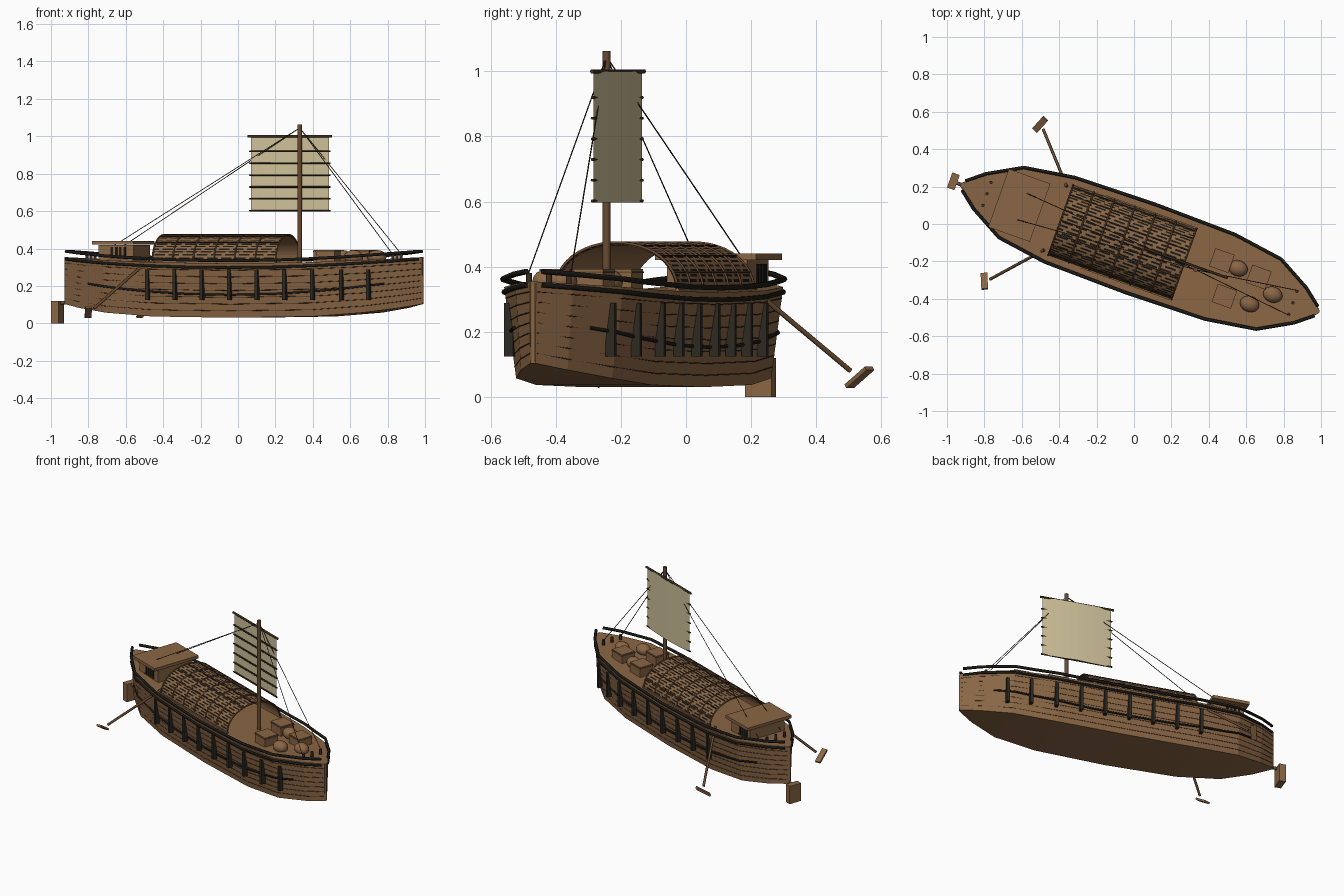
import bpy, bmesh, math
from mathutils import Matrix, Vector

if "Cube" in bpy.data.objects:
    bpy.data.objects.remove(bpy.data.objects["Cube"])

def material(name, rgb):
    m = bpy.data.materials.new(name)
    m.use_nodes = True
    m.diffuse_color = (*rgb, 1)
    m.node_tree.nodes["Principled BSDF"].inputs["Base Color"].default_value = (*rgb, 1)
    return m

WOOD = material("warm wood", (.255, .134, .059))
SPAR = material("spar brown", (.14, .07, .03))
DARK = material("dark brown", (.045, .025, .013))
FENDER = material("weathered black", (.026, .022, .016))
BLACK = material("tarred black", (.011, .01, .007))
CANVAS = material("canvas", (.62, .53, .32))
parts = []

def add(name, mesh, *mats):
    ob = bpy.data.objects.new(name, mesh)
    bpy.context.collection.objects.link(ob)
    for m in mats:
        mesh.materials.append(m)
    parts.append(ob)
    return ob

def finish(name, bm, *mats):
    bmesh.ops.recalc_face_normals(bm, faces=bm.faces)
    mesh = bpy.data.meshes.new(name)
    bm.to_mesh(mesh)
    bm.free()
    return add(name, mesh, *mats)

def box(name, centre, size, mat, rot=None):
    bm = bmesh.new()
    m = Matrix.Translation(centre) @ (rot or Matrix()) @ Matrix.Diagonal((*size, 1))
    bmesh.ops.create_cube(bm, size=1, matrix=m)
    return finish(name, bm, mat)

def tube(name, points, radius, mat, res=1):
    """Round bar swept along a path, turned into a mesh."""
    cu = bpy.data.curves.new(name, "CURVE")
    cu.dimensions = "3D"
    cu.bevel_depth, cu.bevel_resolution, cu.use_fill_caps = radius, res, True
    sp = cu.splines.new("POLY")
    sp.points.add(len(points) - 1)
    for p, co in zip(sp.points, points):
        p.co = (*co, 1)
    tmp = bpy.data.objects.new(name, cu)
    bpy.context.collection.objects.link(tmp)
    mesh = bpy.data.meshes.new_from_object(tmp.evaluated_get(bpy.context.evaluated_depsgraph_get()))
    bpy.data.objects.remove(tmp)
    mesh.materials.clear()
    return add(name, mesh, mat)

# Hull shape: x runs to the bow, y to port
HALF = [(0, .245), (.455, .236), (.73, .195), (.91, .095), (1.015, .01)]
STATIONS = [-u for u, w in reversed(HALF)] + [u for u, w in HALF[1:]]

def width(u):
    u = abs(u)
    for (a, wa), (b, wb) in zip(HALF, HALF[1:]):
        if u <= b:
            return wa + (wb - wa) * (u - a) / (b - a)
    return HALF[-1][1]

def sheer(u):
    return .32 + .033 * u * u

def keel(u):
    return .03 + .07 * abs(u) ** 3

def side(u, z, s, out=0):
    """Point on the planking at height z, pushed outward."""
    t = (z - keel(u)) / (sheer(u) - keel(u))
    return Vector((u, s * (width(u) * (.8 + .2 * min(t, 1)) + out), z))

bm = bmesh.new()
rings = []
for u in STATIONS:
    ring = [side(u, keel(u), -1), side(u, sheer(u), -1), side(u, sheer(u), 1), side(u, keel(u), 1)]
    rings.append([bm.verts.new(p) for p in ring])
for a, b in zip(rings, rings[1:]):
    for i in range(4):
        j = (i + 1) % 4
        bm.faces.new((a[i], a[j], b[j], b[i]))
bm.faces.new(rings[0])
bm.faces.new(rings[-1])
finish("hull", bm, WOOD)

# Rails, wales, plank seams and upright fenders on both sides
def along(lo, hi, extra=(-.6, -.25, .25, .6)):
    return sorted({lo, hi, *extra, *[u for u in STATIONS if lo < u < hi]})

for s, word in ((-1, "right"), (1, "left")):
    tube(f"rail_{word}", [side(u, .335 + .05 * u * u, s, .004) for u in along(-1, 1)], .009, BLACK)
    tube(f"upper_wale_{word}", [side(u, .298 + .045 * u * u, s, .003) for u in along(-1, 1)], .008, BLACK)
    tube(f"lower_wale_{word}", [side(u, .152 + .085 * u * u, s, .003) for u in along(-.84, .84)], .006, BLACK)
    for k in range(1, 8):
        path = [side(u, keel(u) + (sheer(u) - keel(u)) * k / 8, s) for u in along(-1.01, 1.01, ())]
        tube(f"plank_seam_{word}_{k}", path, .0016, DARK, 0)
    for i in range(-3, 6):
        u = min(i * .156, .765)
        low, top = side(u, .125, s), side(u, .285, s, .002)
        box(f"fender_{word}_{i + 3}", (u, (low.y + top.y) / 2 + s * .006, .206), (.018, .03, .165), FENDER)
    # Steering oar
    tube(f"oar_shaft_{word}", [(-.48, s * .18, .335), (-.7, s * .425, .08)], .008, SPAR)
    long = Vector((.38, s * .92, .65)).normalized()
    wide = Vector((.92, -s * .38, 0)).normalized()
    rot = Matrix((long, wide, long.cross(wide))).transposed().to_4x4()
    box(f"oar_blade_{word}", (-.725, s * .445, .06), (.1, .036, .013), WOOD, rot)
for e in (-1, 1):
    tube(f"end_post_{e}", [(e * 1.01, 0, .11), (e * 1.01, 0, .35)], .009, WOOD)
    for v in (-.065, 0, .065):
        tube("bollard", [(e * .868, v, .33), (e * .868, v, .38)], .009, DARK)

# Rudder
box("rudder", (-1.06, .003, .06), (.042, .086, .12), WOOD)
tube("rudder_pin", [(-1.05, 0, .11), (-1.0, 0, .11)], .01, SPAR)

# Arched shelter: woven outer skin, plain lining, ribs and battens
A0, A1, BASE = -.45, .25, .31

def arch(u, t, grow=0):
    a = math.pi * t
    return (u, -math.cos(a) * (.2 + grow), BASE + math.sin(a) ** .85 * (.163 + grow))

def arch_shell(name, grow, nu, nt, woven):
    bm = bmesh.new()
    g = [[bm.verts.new(arch(A0 + (A1 - A0) * i / nu, j / nt, grow)) for j in range(nt + 1)] for i in range(nu + 1)]
    for i in range(nu):
        for j in range(nt):
            f = bm.faces.new((g[i][j], g[i][j + 1], g[i + 1][j + 1], g[i + 1][j]))
            f.material_index = int(woven and j % 2 == 1 and (i + j * 3) % 8 < 6)
    return finish(name, bm, WOOD, BLACK)

arch_shell("shelter_mat", 0, 70, 60, True)
arch_shell("shelter_lining", -.006, 1, 30, False)
for i in range(7):
    u = A0 + (A1 - A0) * i / 6
    tube(f"shelter_rib_{i}", [arch(u, t / 24, .001) for t in range(25)], .0045, SPAR)
for i in range(1, 8):
    tube(f"shelter_batten_{i}", [arch(A0, i / 8, .002), arch(A1, i / 8, .002)], .0025, DARK)
for s in (-1, 1):
    box("shelter_sill", (-.1, s * .2, .322), (.71, .014, .02), WOOD)

# Stern cabin with barred windows
box("cabin_walls", (-.68, 0, .37), (.2, .26, .1), WOOD)
box("cabin_roof", (-.685, 0, .431), (.236, .33, .02), WOOD)
for s, mid in ((-1, -.667), (1, -.71)):
    for i in range(4):
        box("cabin_window", (mid + (i - 1.5) * .024, s * .131, .378), (.013, .006, .06), BLACK)
    box("window_sill", (mid, s * .132, .345), (.1, .008, .006), SPAR)

# Mast, sail and yards
MAST = Vector((.319, -.008, 0))
tube("mast", [MAST + Vector((0, 0, z)) for z in (.31, 1.062)], .0125, SPAR, 3)
S0, S1, SV = .037, .48, .008
bm = bmesh.new()
cols = []
for i in range(9):
    t = i / 8
    v = SV + .012 * math.sin(math.pi * t)
    cols.append([bm.verts.new((S0 + (S1 - S0) * t, v, z)) for z in (.597, 1.0)])
for a, b in zip(cols, cols[1:]):
    bm.faces.new((a[0], b[0], b[1], a[1]))
finish("sail", bm, CANVAS)
for i in range(6):
    z = .602 + i * .0635
    tube(f"sail_batten_{i}", [(S0 - .008, SV - .002, z), (S1 + .008, SV - .002, z)], .005, DARK)
tube("top_yard", [(S0 - .018, SV, 1.0), (S1 + .015, SV, 1.0)], .007, DARK)

# Standing ropes
head = MAST + Vector((0, 0, 1.045))
for s in (-1, 1):
    tube("aft_stay", [head, (-.8, s * .085, .36)], .0021, DARK)
    tube("fore_stay", [head, (.868, s * .07, .37)], .0021, DARK)

# Cargo on the fore deck
for i, (u, v) in enumerate([(.434, .085), (.65, .068), (.511, -.09)]):
    box(f"crate_{i}", (u, v, .355), (.105, .098, .075), WOOD)
    box(f"crate_band_{i}", (u, v, .383), (.109, .102, .005), SPAR)
for i, (u, v) in enumerate([(.53, .075), (.752, .005), (.652, -.084)]):
    bm = bmesh.new()
    m = Matrix.Translation((u, v, .355)) @ Matrix.Diagonal((.053, .043, .037, 1))
    bmesh.ops.create_uvsphere(bm, u_segments=14, v_segments=8, radius=1, matrix=m)
    sack = finish(f"sack_{i}", bm, WOOD)
    for p in sack.data.polygons:
        p.use_smooth = True

# Turn the whole boat to its heading
place = Matrix.Translation((.032, -.13, 0)) @ Matrix.Rotation(math.radians(-19.6), 4, "Z")
for ob in parts:
    ob.matrix_world = place
